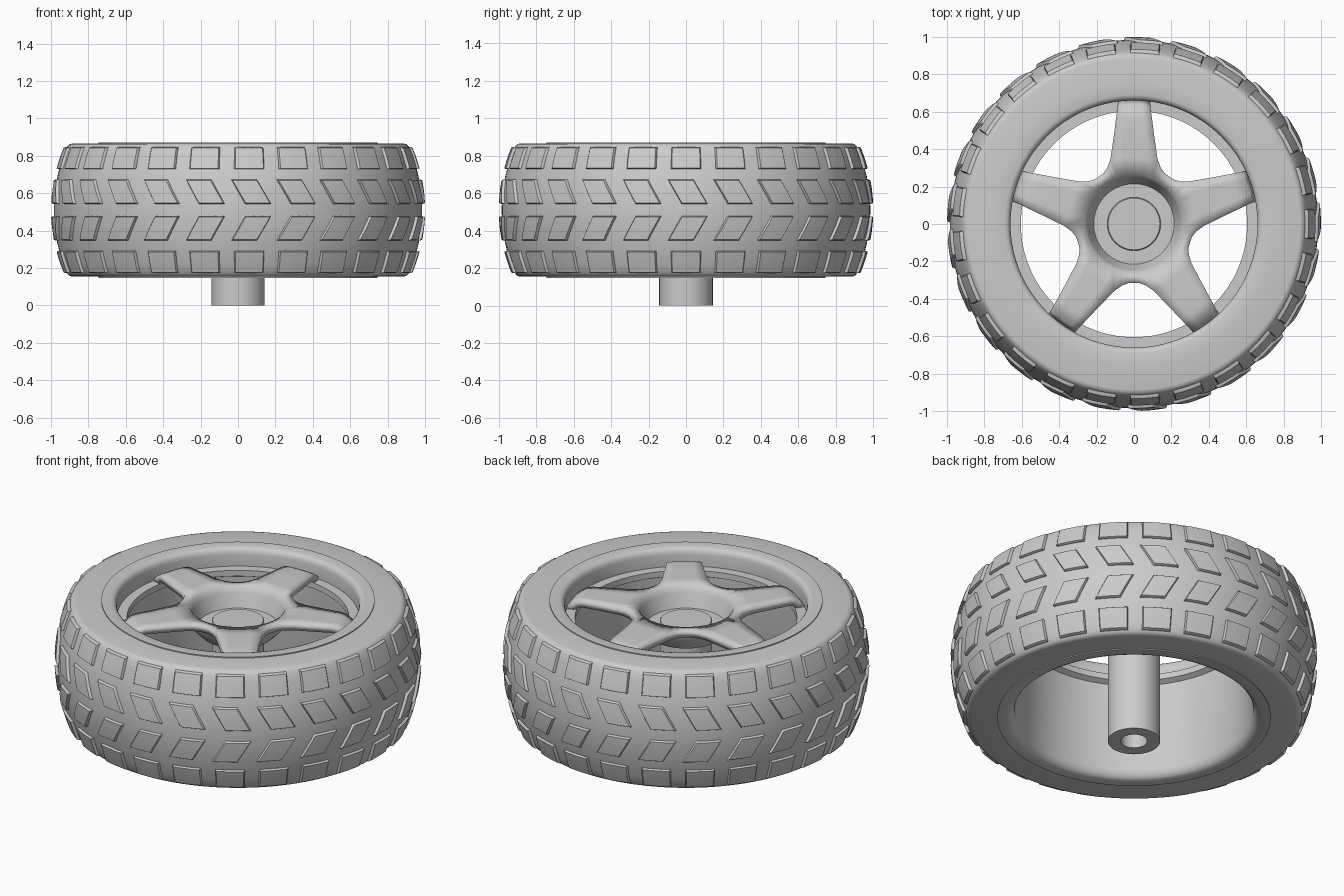
import bpy, bmesh
from math import sin, cos, asin, radians, pi

cube = bpy.data.objects.get("Cube")
if cube:
    bpy.data.objects.remove(cube, do_unlink=True)

MID = 0.51      # height of the wheel's middle plane
BLOCKS = 25     # tread blocks in each row

grey = bpy.data.materials.new("plain_grey")
grey.use_nodes = True
grey.diffuse_color = (0.6, 0.6, 0.6, 1)
grey.node_tree.nodes["Principled BSDF"].inputs["Base Color"].default_value = (0.6, 0.6, 0.6, 1)


def finish(bm, name, recalc=False, angle=32, thickness=0):
    """Weld, turn into an object, colour and shade it."""
    bmesh.ops.remove_doubles(bm, verts=bm.verts, dist=0.0001)
    if recalc:
        bmesh.ops.recalc_face_normals(bm, faces=bm.faces)
    mesh = bpy.data.meshes.new(name)
    bm.to_mesh(mesh)
    bm.free()
    mesh.materials.append(grey)
    ob = bpy.data.objects.new(name, mesh)
    bpy.context.collection.objects.link(ob)
    bpy.ops.object.select_all(action='DESELECT')
    ob.select_set(True)
    bpy.context.view_layer.objects.active = ob
    bpy.ops.object.shade_smooth_by_angle(angle=radians(angle))
    if thickness:
        mod = ob.modifiers.new("thickness", 'SOLIDIFY')
        mod.thickness = thickness
        mod.offset = -1
    return ob


def polar(r, a, z):
    return (r * cos(a), r * sin(a), z)


def add_grid(bm, rows):
    """Quads between successive rows of points."""
    rows = [[bm.verts.new(p) for p in row] for row in rows]
    for low, high in zip(rows, rows[1:]):
        for i in range(len(low) - 1):
            bm.faces.new((low[i], low[i + 1], high[i + 1], high[i]))


def lathe(name, profile, steps=120):
    """Revolve a closed (radius, height) profile around z."""
    bm = bmesh.new()
    loop = profile + profile[:1]
    add_grid(bm, [[polar(r, 2 * pi * k / steps, z) for k in range(steps + 1)]
                  for r, z in loop])
    return finish(bm, name, recalc=True)


def crown(z):
    """Radius of the tyre's curved tread at a height."""
    return 0.985 - 0.6 * (z - MID) ** 2


# Tyre body: half profile mirrored about the middle plane
half = [(crown(MID + d), d) for d in (0, 0.06, 0.12, 0.18, 0.24, 0.29, 0.33)]
half += [(0.909, 0.344), (0.9, 0.352), (0.885, 0.356), (0.73, 0.356)]
lathe("tyre", [(r, MID - d) for r, d in reversed(half[1:])] + [(r, MID + d) for r, d in half])

# Tread: two straight shoulder rows and two slanted middle rows
GRID = ((-1, -0.012), (-0.97, 0.009), (-0.91, 0.0155), (-0.3, 0.0155),
        (0.3, 0.0155), (0.91, 0.0155), (0.97, 0.009), (1, -0.012))


def tread_row(name, z_mid, z_half, width, slant, shift):
    bm = bmesh.new()
    for k in range(BLOCKS):
        centre = 360 * k / BLOCKS + shift
        rows = []
        for v, hv in GRID:
            z = z_mid + z_half * v
            rows.append([polar(crown(z) + min(hu, hv),
                               radians(centre + width * u + slant * v), z)
                         for u, hu in GRID])
        add_grid(bm, rows)
    finish(bm, name)


for side, label in ((1, "upper"), (-1, "lower")):
    tread_row(label + "_shoulder_tread", MID + side * 0.278, 0.06, 4.9, 0, 0)
    tread_row(label + "_middle_tread", MID + side * 0.098, 0.066, 4.1, -2.2 * side, 0.5)

# Rim: rounded flanges, deep barrel and the ledge that carries the spokes
lathe("rim", [
    (0.745, 0.85), (0.745, 0.872), (0.69, 0.872), (0.675, 0.867), (0.665, 0.855),
    (0.66, 0.835), (0.66, 0.765), (0.605, 0.765), (0.605, 0.73), (0.635, 0.715),
    (0.65, 0.2), (0.658, 0.175), (0.672, 0.157), (0.69, 0.148), (0.745, 0.148),
    (0.745, 0.17), (0.72, 0.2), (0.72, 0.82)])

# Five-spoke star: flat centre, filleted valleys, tips bent down to the ledge
VALLEY = ((-36, 0.315), (-30.5, 0.318), (-25, 0.335), (-19.7, 0.372), (-10, 0.36),
          (0, 0.355), (10, 0.36), (19.7, 0.372), (25, 0.335), (30.5, 0.318), (36, 0.315))


def spoke_height(r):
    t = max(0, (r - 0.565) / 0.1)
    return 0.83 - 0.062 * t ** 2


bm = bmesh.new()
for k in range(5):
    axis = radians(90 + 72 * k)
    outline = [polar(r, axis + radians(a), 0.83) for a, r in VALLEY]
    inner = [polar(0.265, axis + radians(a), 0.83) for a, r in VALLEY]
    add_grid(bm, [p for p in zip(*[inner, outline])])
    rows = [outline[3:8]]
    for r in (0.48, 0.565, 0.59, 0.615, 0.64, 0.662):
        half_width = 0.125 - 0.041 * (r - 0.36) / 0.3
        spread = asin(half_width / r)
        rows.append([polar(r, axis + spread * t, spoke_height(r)) for t in (-1, -0.5, 0, 0.5, 1)])
    add_grid(bm, rows)
bmesh.ops.remove_doubles(bm, verts=bm.verts, dist=0.0001)
bmesh.ops.recalc_face_normals(bm, faces=bm.faces)
if sum(f.normal.z for f in bm.faces) < 0:
    bmesh.ops.reverse_faces(bm, faces=bm.faces)
finish(bm, "spokes", thickness=0.04)

# Hub cup sunk into the middle of the star
lathe("hub_cup", [
    (0.266, 0.83), (0.256, 0.822), (0.246, 0.80), (0.215, 0.72), (0.1, 0.72),
    (0.1, 0.67), (0.2, 0.67), (0.25, 0.72), (0.285, 0.79), (0.285, 0.81)])

# Axle shaft with a blind bore in its lower end
lathe("axle_shaft", [
    (0, 0.75), (0.138, 0.75), (0.143, 0.745), (0.143, 0), (0.072, 0),
    (0.072, 0.3), (0, 0.3)], steps=64)
